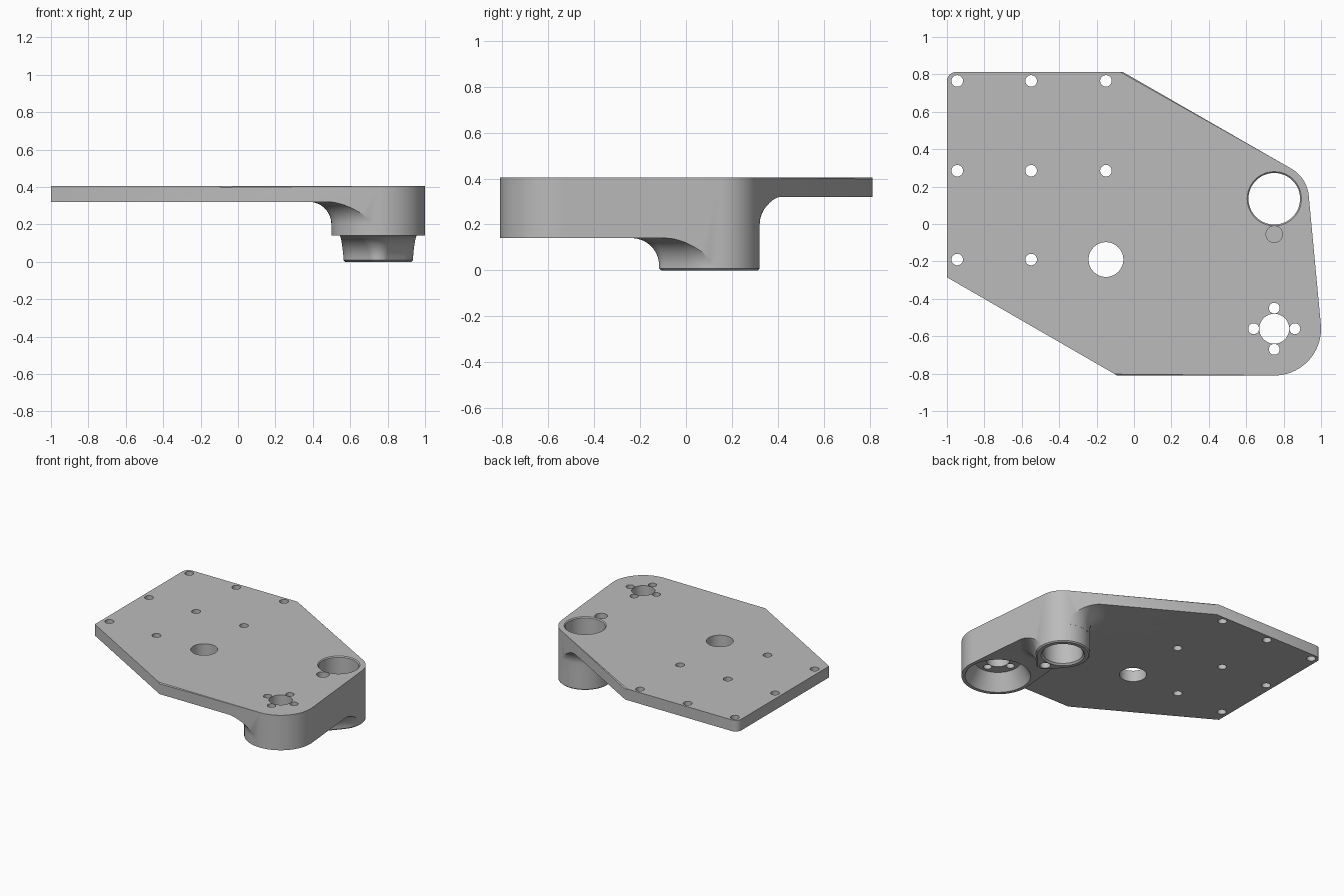
import bpy, bmesh
from math import sin, cos, acos, atan2, hypot, pi

cube = bpy.data.objects.get("Cube")
if cube:
    bpy.data.objects.remove(cube, do_unlink=True)

TOP, PLATE_BOTTOM, ARM_BOTTOM, FILLET = 0.405, 0.32, 0.14, 0.12
FRONT = (0.75, -0.56, 0.25)      # circles: x, y, radius
BACK = (0.75, 0.135, 0.185)
PIN = (0.75, -0.055, 0.06)


def hull(circles, grow=0.0, steps=32):
    """Outline wrapped counter-clockwise around a ring of circles."""
    normals = []
    for i, (x, y, r) in enumerate(circles):
        x2, y2, r2 = circles[(i + 1) % len(circles)]
        dist = hypot(x2 - x, y2 - y)
        normals.append(atan2(y2 - y, x2 - x) - acos((r - r2) / dist))
    points = []
    for i, (x, y, r) in enumerate(circles):
        if r == 0:
            points.append((x, y))
            continue
        start = normals[i - 1]
        sweep = (normals[i] - start) % (2 * pi)
        for k in range(steps + 1):
            a = start + sweep * k / steps
            points.append((x + (r + grow) * cos(a), y + (r + grow) * sin(a)))
    return points


def circle(x, y, r, steps=48):
    return [(x + r * cos(2 * pi * k / steps), y + r * sin(2 * pi * k / steps))
            for k in range(steps)]


def loft(bm, layers):
    """Closed solid through (outline, height) layers, bottom to top."""
    rings = [[bm.verts.new((x, y, z)) for x, y in pts] for pts, z in layers]
    n = len(rings[0])
    for low, high in zip(rings, rings[1:]):
        for k in range(n):
            m = (k + 1) % n
            bm.faces.new((low[k], low[m], high[m], high[k]))
    bm.faces.new(rings[0][::-1])
    bm.faces.new(rings[-1])


def to_object(bm, name):
    bm.normal_update()
    mesh = bpy.data.meshes.new(name)
    bm.to_mesh(mesh)
    bm.free()
    obj = bpy.data.objects.new(name, mesh)
    bpy.context.collection.objects.link(obj)
    return obj


def solid(name, *stacks):
    bm = bmesh.new()
    for layers in stacks:
        loft(bm, layers)
    return to_object(bm, name)


def combine(obj, other, operation):
    mod = obj.modifiers.new("combine", "BOOLEAN")
    mod.operation, mod.solver, mod.object = operation, "EXACT", other
    bpy.context.view_layer.objects.active = obj
    bpy.ops.object.modifier_apply(modifier=mod.name)
    bpy.data.objects.remove(other, do_unlink=True)


def flared(circles, z_top, grow, steps=14):
    """Layers of a concave fillet flaring out under a flat surface."""
    layers = []
    for k in range(steps + 1):
        a = pi / 2 * k / steps
        layers.append((hull(circles, grow + FILLET * (1 - cos(a))),
                       z_top - FILLET + FILLET * sin(a) + 0.0005))
    layers.append((hull(circles, grow + FILLET), z_top + 0.04))
    return layers


# Deep arm joining the two bores, flaring into the plate
arm = [FRONT, BACK]
body = solid("mounting_plate", [(hull(arm, 0.001), ARM_BOTTOM)]
             + flared(arm, PLATE_BOTTOM, 0.001))

# Rear boss below the arm, wrapped around the bore and the pin hole
boss_path = [PIN, BACK]
boss = solid("rear_boss", [(hull(boss_path, -0.008), 0), (hull(boss_path, 0.002), 0.009)]
             + flared(boss_path, ARM_BOTTOM, 0.002))
combine(boss, solid("boss_trim", [(hull(arm, 0.0005), -0.1), (hull(arm, 0.0005), 0.3)]),
        "INTERSECT")
combine(body, boss, "UNION")

# Plate slab, trimmed to the outline
square = [(-1.5, -1.5), (1.5, -1.5), (1.5, 1.5), (-1.5, 1.5)]
combine(body, solid("slab", [(square, PLATE_BOTTOM), (square, 0.6)]), "UNION")

outline = hull([FRONT, BACK, (-0.06, 0.813, 0), (-0.95, 0.763, 0.05),
                (-1, -0.285, 0), (-0.09, -0.81, 0)])
bm = bmesh.new()
loft(bm, [(outline, -0.1), (outline, TOP)])
# Fine chamfer along the top edge on the arm side
rim = [e for e in bm.edges
       if all(v.co.z > TOP - 0.001 for v in e.verts)
       and sum(v.co.x for v in e.verts) > 0]
bmesh.ops.bevel(bm, geom=rim, offset=0.007, segments=1, affect="EDGES")
combine(body, to_object(bm, "outline_trim"), "INTERSECT")


def turned(x, y, profile):
    return [(circle(x, y, r), z) for r, z in profile]


# Bores: front conical pocket with shaft hole, rear bore, pin hole, centre hole
bores = solid(
    "bores",
    turned(FRONT[0], FRONT[1], [(0.23, 0.13), (0.225, ARM_BOTTOM), (0.16, 0.26),
                                (0.08, 0.2601), (0.08, 0.5)]),
    turned(BACK[0], BACK[1], [(0.15, -0.01), (0.15, 0), (0.138, 0.012), (0.138, TOP - 0.007),
                              (0.145, TOP), (0.145, 0.5)]),
    turned(PIN[0], PIN[1], [(0.044, 0.2), (0.044, 0.5)]),
    turned(PIN[0], PIN[1], [(0.036, -0.1), (0.036, 0.1)]),
    turned(-0.15, -0.19, [(0.093, 0.2), (0.093, 0.5)]))
combine(body, bores, "DIFFERENCE")

# Bolt holes: a grid on the plate and four around the shaft hole
spots = [(x, y, 0.031) for x in (-0.945, -0.55, -0.15) for y in (0.765, 0.285, -0.19)
         if (x, y) != (-0.15, -0.19)]
spots += [(FRONT[0] + 0.11 * cos(k * pi / 2), FRONT[1] + 0.11 * sin(k * pi / 2), 0.029)
          for k in range(4)]
bolts = solid("bolt_holes", *[[(circle(x, y, r, 24), 0.2), (circle(x, y, r, 24), 0.5)]
                              for x, y, r in spots])
combine(body, bolts, "DIFFERENCE")

# Plain grey metal
grey = bpy.data.materials.new("grey_metal")
grey.use_nodes = True
colour = (0.5, 0.5, 0.5, 1)
grey.diffuse_color = colour
grey.node_tree.nodes["Principled BSDF"].inputs["Base Color"].default_value = colour
body.data.materials.clear()
body.data.materials.append(grey)

bpy.ops.object.select_all(action="DESELECT")
body.select_set(True)
bpy.context.view_layer.objects.active = body
bpy.ops.object.shade_smooth_by_angle(angle=pi / 6)
